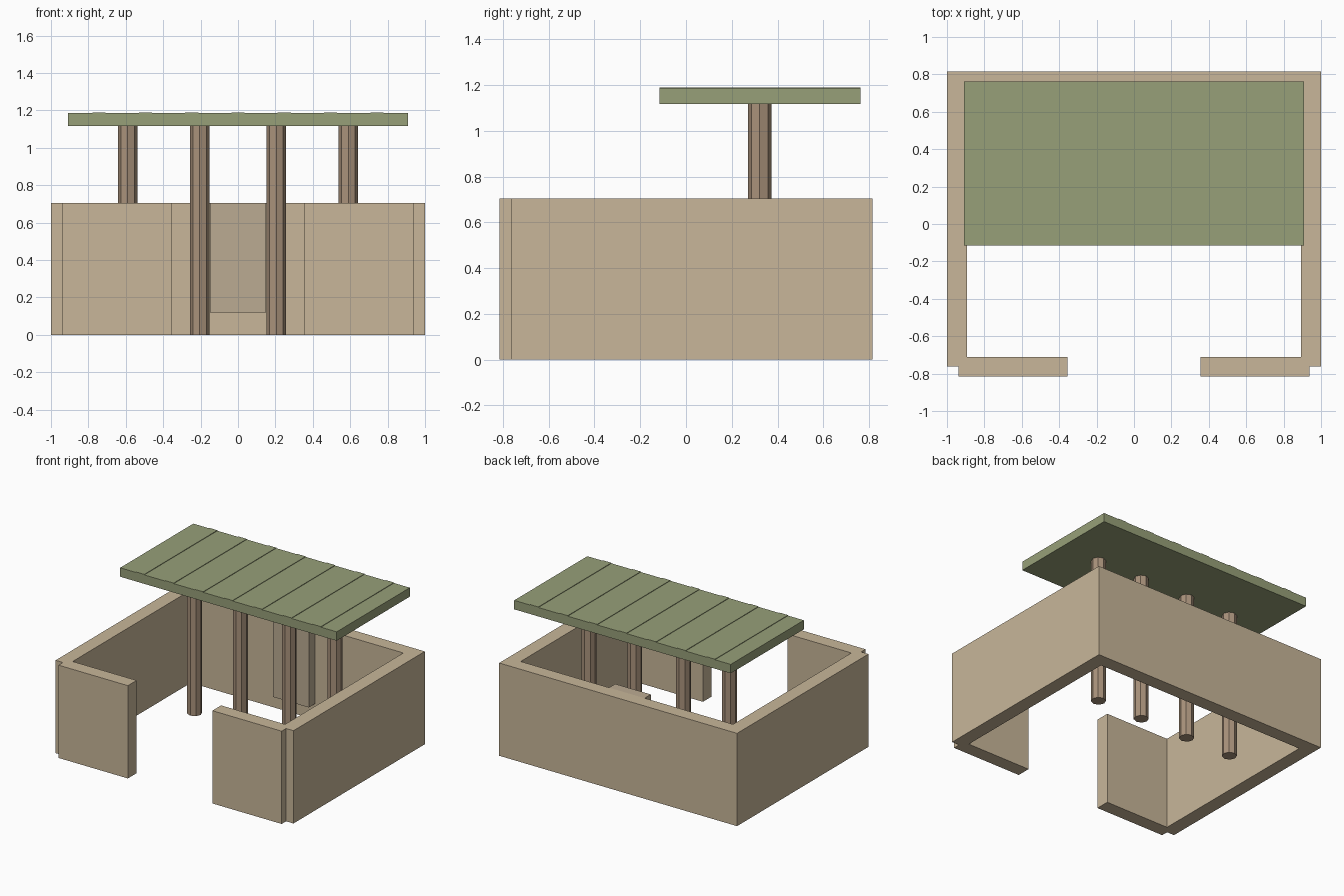
import bpy, math

if "Cube" in bpy.data.objects:
    bpy.data.objects.remove(bpy.data.objects["Cube"])

def material(name, rgb):
    m = bpy.data.materials.new(name)
    m.diffuse_color = (*rgb, 1)
    m.use_nodes = True
    m.node_tree.nodes["Principled BSDF"].inputs["Base Color"].default_value = m.diffuse_color
    return m

sand = material("sandstone", (0.58, 0.47, 0.32))
niche = material("dark_sandstone", (0.50, 0.41, 0.29))
wood = material("wood", (0.40, 0.29, 0.20))
green = material("green_cloth", (0.31, 0.35, 0.19))

def box(name, x, y, z, mat):
    """Box from (min, max) ranges on each axis."""
    bpy.ops.mesh.primitive_cube_add(size=1, location=[(a + b) / 2 for a, b in (x, y, z)])
    o = bpy.context.object
    o.name = name
    o.scale = [b - a for a, b in (x, y, z)]
    bpy.ops.object.transform_apply(location=False, rotation=False, scale=True)
    o.data.materials.append(mat)
    return o

H = 0.705  # wall height

# Walls: back, sides, and two front pieces leaving a gateway
box("back_wall", (-1, 1), (0.71, 0.815), (0, H), sand)
for side, s in (("left", -1), ("right", 1)):
    box(side + "_wall", sorted((s * 0.893, s)), (-0.762, 0.762), (0, H), sand)
    box(side + "_front_wall", sorted((s * 0.355, s * 0.938)), (-0.815, -0.71), (0, H), sand)

# Raised panel on the inside of the back wall
box("back_panel", (-0.15, 0.15), (0.636, 0.72), (0.12, H), niche)

# Row of octagonal posts
for i, x in enumerate((-0.59, -0.205, 0.205, 0.59)):
    bpy.ops.mesh.primitive_cylinder_add(vertices=8, radius=0.052, depth=1.12,
                                        location=(x, 0.322, 0.56))
    post = bpy.context.object
    post.name = f"post_{i + 1}"
    post.data.materials.append(wood)

# Flat roof with shallow ribs
box("roof", (-0.91, 0.91), (-0.115, 0.763), (1.117, 1.185), green)
for i in range(7):
    x = (i - 3) * 0.2475
    box(f"roof_rib_{i + 1}", (x - 0.035, x + 0.035), (-0.115, 0.763), (1.17, 1.189), green)
